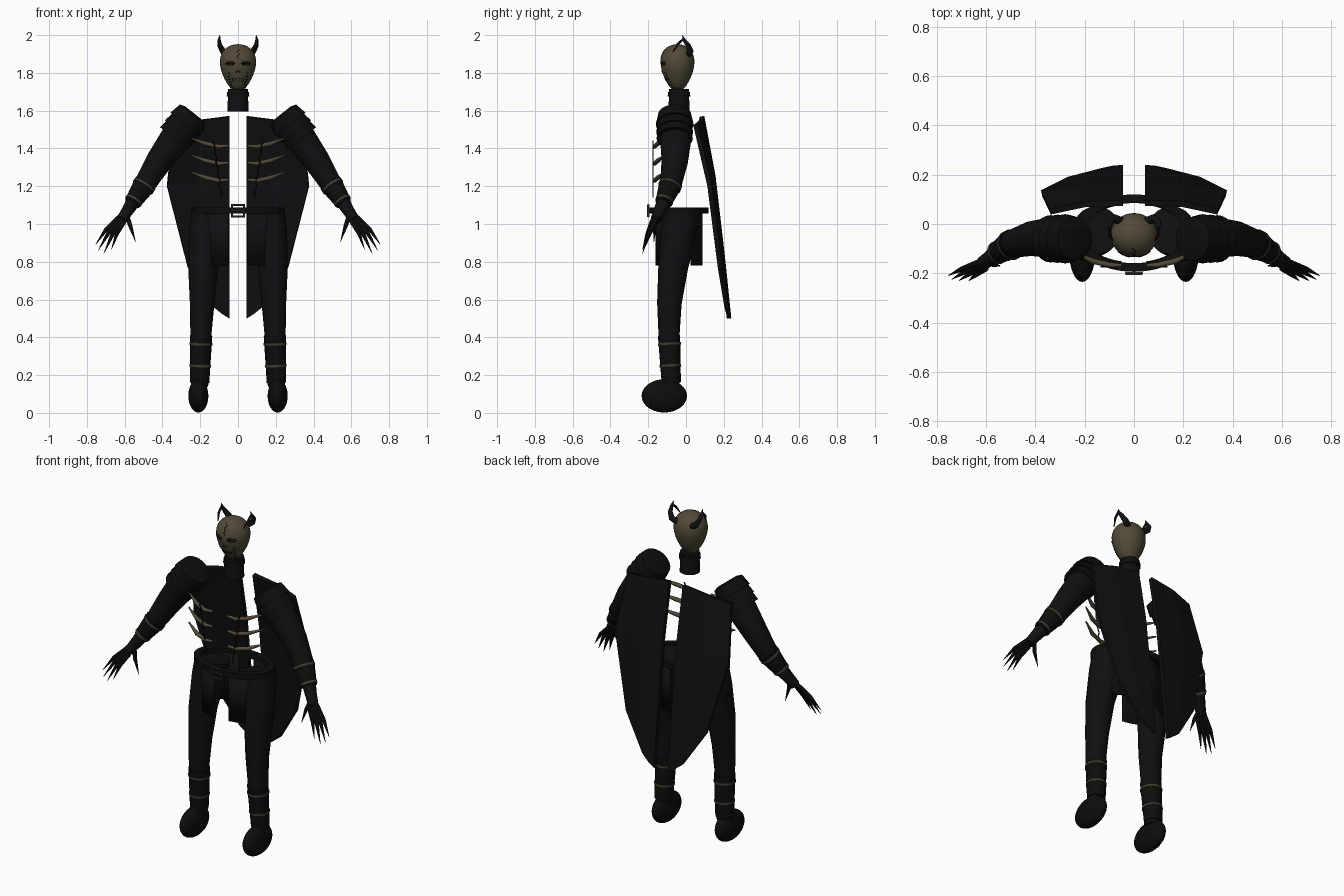
import bpy, bmesh, math
from mathutils import Vector, Quaternion

if "Cube" in bpy.data.objects:
    bpy.data.objects.remove(bpy.data.objects["Cube"])


def material(name, rgb):
    m = bpy.data.materials.new(name)
    m.use_nodes = True
    m.diffuse_color = (*rgb, 1)
    bsdf = m.node_tree.nodes["Principled BSDF"]
    bsdf.inputs["Base Color"].default_value = (*rgb, 1)
    bsdf.inputs["Roughness"].default_value = 0.8
    return m


CLOTH = material("black cloth", (0.005, 0.005, 0.006))
LEATHER = material("black leather", (0.004, 0.004, 0.004))
HORN = material("dark horn", (0.006, 0.006, 0.007))
BONE = material("old bone", (0.085, 0.068, 0.04))
STRAP = material("worn strap", (0.055, 0.044, 0.027))


def finish(name, bm, mat, mirror=False, smooth=True):
    bmesh.ops.recalc_face_normals(bm, faces=bm.faces)
    me = bpy.data.meshes.new(name)
    bm.to_mesh(me)
    bm.free()
    me.materials.append(mat)
    ob = bpy.data.objects.new(name, me)
    bpy.context.collection.objects.link(ob)
    if smooth:
        bpy.ops.object.select_all(action="DESELECT")
        ob.select_set(True)
        bpy.context.view_layer.objects.active = ob
        bpy.ops.object.shade_smooth_by_angle(angle=math.radians(40))
    if mirror:
        ob.modifiers.new("Mirror", "MIRROR").use_mirror_merge = False
    return ob


def add_tube(bm, points, radii, sides=12, closed=False):
    """Sweep a circle of changing radius along a path."""
    pts = [Vector(p) for p in points]
    n = len(pts)
    rings, q, last = [], Quaternion(), Vector((0, 0, 1))
    for i, p in enumerate(pts):
        a = pts[i - 1] if i or closed else p
        b = pts[(i + 1) % n] if i < n - 1 or closed else p
        d = (b - a).normalized()
        q = last.rotation_difference(d) @ q
        last = d
        r = radii if isinstance(radii, float) else radii[i]
        turns = [2 * math.pi * k / sides for k in range(sides)]
        rings.append([bm.verts.new(p + q @ Vector((r * math.cos(t), r * math.sin(t), 0))) for t in turns])
    for i in range(n if closed else n - 1):
        r0, r1 = rings[i], rings[(i + 1) % n]
        for k in range(sides):
            j = (k + 1) % sides
            bm.faces.new((r0[k], r0[j], r1[j], r1[k]))
    if not closed:
        bm.faces.new(rings[0])
        bm.faces.new(rings[-1])


def tubes(name, paths, mat, mirror=True, sides=12, closed=False):
    bm = bmesh.new()
    for points, radii in paths:
        add_tube(bm, points, radii, sides, closed)
    return finish(name, bm, mat, mirror)


def ball(name, centre, size, mat, mirror=False, shape=lambda v: v):
    bm = bmesh.new()
    bmesh.ops.create_uvsphere(bm, u_segments=32, v_segments=20, radius=1)
    for v in bm.verts:
        c = shape(v.co.copy())
        v.co = Vector(centre) + Vector([c[i] * size[i] for i in range(3)])
    return finish(name, bm, mat, mirror)


# Egg-shaped masked head, narrow at the chin
HEAD, SIZE = (0, -0.045, 1.825), (0.092, 0.086, 0.127)


def egg(v):
    f = 1 + 0.3 * v.z
    return Vector((v.x * f, v.y * f, v.z))


def on_face(x, z):
    """Point on the front of the mask."""
    c = (z - HEAD[2]) / SIZE[2]
    f = 1 + 0.3 * c
    y = math.sqrt(max(0, 1 - c * c - (x / (SIZE[0] * f)) ** 2)) * f * SIZE[1]
    return (x, HEAD[1] - y, z)


ball("head", HEAD, SIZE, BONE, shape=egg)
eye = []
for k in range(16):
    t = math.tau * k / 16
    eye.append(on_face(0.042 + 0.023 * math.cos(t), 1.85 + 0.009 * math.sin(t)))
tubes("eye_rim", [(eye, 0.003)], HORN, sides=6, closed=True)
tubes("eye_slit", [([on_face(0.026 + 0.008 * k, 1.85) for k in range(5)], 0.0025)], HORN, sides=6)
stitches = []
for k in range(6):
    z, x = 1.80 - 0.015 * k, 0.05 - 0.003 * k
    stitches.append(([on_face(x - 0.005, z), on_face(x + 0.005, z - 0.005)], 0.0025))
for k in range(3):
    x = 0.006 + 0.011 * k
    stitches.append(([on_face(x, 1.772), on_face(x, 1.756)], 0.002))
stitches.append(([on_face(0.005, 1.812), on_face(0.011, 1.80)], 0.003))
tubes("mask_stitches", stitches, HORN, sides=5)
crack = [on_face(0.006 * (-1) ** k, 1.875 + 0.012 * k) for k in range(6)]
tubes("forehead_crack", [(crack, 0.002)], HORN, mirror=False, sides=5)

# Horns with a forward prong
tubes("horn", [
    ([(0.05, 0.01, 1.895), (0.08, 0.023, 1.915), (0.097, 0.012, 1.945), (0.1, -0.008, 1.972), (0.096, -0.02, 2.0)],
     [0.018, 0.017, 0.013, 0.009, 0.001]),
    ([(0.099, -0.014, 1.98), (0.097, -0.045, 1.95), (0.085, -0.068, 1.912)], [0.006, 0.007, 0.002])], HORN)

# Neck and collar
tubes("neck", [([(0, -0.037, 1.595), (0, -0.037, 1.66), (0, -0.037, 1.715)], [0.056, 0.054, 0.054])],
      CLOTH, mirror=False, sides=24)
tubes("collar", [([(0, -0.037, 1.675), (0, -0.037, 1.7)], [0.06, 0.058])], LEATHER, mirror=False, sides=24)

# Split cape: rows of inner edge, middle and outer edge
rows = [
    [(0.045, 0.085, 1.57), (0.2, 0.08, 1.55), (0.34, 0.05, 1.525)],
    [(0.045, 0.145, 1.25), (0.22, 0.145, 1.23), (0.375, 0.125, 1.2)],
    [(0.045, 0.195, 0.82), (0.16, 0.195, 0.8), (0.265, 0.18, 0.77)],
    [(0.045, 0.228, 0.5), (0.085, 0.225, 0.525), (0.13, 0.215, 0.56)]]
bm = bmesh.new()
grid = [[bm.verts.new(p) for p in row] for row in rows]
for a, b in zip(grid, grid[1:]):
    for k in range(2):
        bm.faces.new((a[k], a[k + 1], b[k + 1], b[k]))
cape = finish("cape", bm, CLOTH, smooth=False)
solid = cape.modifiers.new("Thickness", "SOLIDIFY")
solid.thickness, solid.offset = 0.024, 0
cape.modifiers.new("Mirror", "MIRROR")

# Arms, layered shoulder plates, cuffs and wraps
arm = [(0.27, -0.06, 1.53), (0.34, -0.055, 1.44), (0.42, -0.06, 1.33), (0.49, -0.08, 1.215),
       (0.56, -0.12, 1.11), (0.585, -0.14, 1.07), (0.615, -0.16, 1.025)]
tubes("arm", [(arm, [0.08, 0.082, 0.07, 0.058, 0.037, 0.032, 0.028])], CLOTH, sides=20)
top, way = Vector((0.245, -0.06, 1.57)), Vector((0.62, 0, -0.78))
plates = [([top - way * 0.02, top - way * 0.01, top + way * 0.055], [0.06, 0.088, 0.1])]
for k in range(1, 3):
    a = top + way * 0.045 * k
    plates.append(([a, a + way * 0.06], [0.088, 0.1 - 0.002 * k]))
tubes("shoulder_plates", plates, LEATHER, sides=24)
low, high = Vector(arm[4]), Vector(arm[3])
tubes("forearm_cuff", [([low, high], [0.043, 0.062])], LEATHER, sides=20)


def band(a, b, t, r):
    p, d = a.lerp(b, t), (b - a).normalized() * 0.006
    return ([p - d, p + d], [r, r])


tubes("forearm_straps", [band(low, high, 0.12, 0.048), band(low, high, 0.85, 0.062)], STRAP, sides=20)

# Clawed hands
claws = []
for k, tip in enumerate([(0.755, -0.21, 0.89), (0.74, -0.225, 0.86), (0.71, -0.23, 0.845), (0.67, -0.23, 0.865)]):
    base = Vector((0.63 - 0.01 * k, -0.155 - 0.008 * k, 1.035 - 0.006 * k))
    mid = base.lerp(Vector(tip), 0.5) + Vector((0.006, 0, 0.008))
    claws.append(([base, mid, tip], [0.013, 0.011, 0.001]))
claws.append(([(0.59, -0.145, 1.05), (0.57, -0.165, 0.99), (0.542, -0.17, 0.905)], [0.013, 0.011, 0.001]))
tubes("claws", claws, HORN, sides=8)

# Floating ribs with a laced cord
ribs = []
for z in (1.415, 1.325, 1.235):
    ribs.append(([(0.05, -0.168, z), (0.1, -0.166, z - 0.005), (0.17, -0.15, z + 0.01), (0.25, -0.11, z + 0.04)],
                 [0.007, 0.011, 0.012, 0.004]))
tubes("ribs", ribs, BONE, sides=10)
cord = [(0.13 - 0.0045 * k + 0.004 * (-1) ** k, -0.174, 1.44 - 0.03 * k) for k in range(11)]
tubes("rib_cord", [(cord, 0.0035)], LEATHER, sides=6)

# Belt ring and buckle
CY = -0.037


def oval(t, rx, ry, z):
    return (rx * math.sin(t), CY - ry * math.cos(t), z)


bm = bmesh.new()
loops = []
for rx, ry, z in [(0.245, 0.157, 1.055), (0.245, 0.157, 1.088), (0.205, 0.122, 1.088), (0.205, 0.122, 1.055)]:
    loops.append([bm.verts.new(oval(math.tau * k / 48, rx, ry, z)) for k in range(48)])
for i in range(4):
    a, b = loops[i], loops[(i + 1) % 4]
    for k in range(48):
        j = (k + 1) % 48
        bm.faces.new((a[k], a[j], b[j], b[k]))
finish("belt", bm, LEATHER)
frame = [(-0.032, -0.2, 1.04), (0.032, -0.2, 1.04), (0.032, -0.2, 1.1), (-0.032, -0.2, 1.1)]
tubes("buckle", [(frame, 0.007)], STRAP, mirror=False, sides=6, closed=True)
tubes("buckle_pin", [([(-0.03, -0.2, 1.07), (0.03, -0.2, 1.07)], 0.004)], STRAP, mirror=False, sides=6)

# Skirt flaps hanging from the belt, front and back
for name, start, end in (("front_flap", 0.23, 1.0), ("back_flap", math.pi - 1.0, math.pi - 0.23)):
    bm = bmesh.new()
    strip = []
    for k in range(9):
        t = start + (end - start) * k / 8
        strip.append([bm.verts.new(oval(t, 0.22, 0.128, z)) for z in (1.06, 0.78)])
    for a, b in zip(strip, strip[1:]):
        bm.faces.new((a[0], b[0], b[1], a[1]))
    flap = finish(name, bm, CLOTH)
    flap.modifiers.new("Thickness", "SOLIDIFY").thickness = 0.01
    flap.modifiers.new("Mirror", "MIRROR").use_mirror_merge = False

# Legs, shin guards, straps and rounded boots
leg = [(0.15, -0.025, 1.06), (0.165, -0.04, 0.95), (0.185, -0.068, 0.77), (0.19, -0.088, 0.58),
       (0.197, -0.09, 0.4), (0.203, -0.08, 0.14)]
tubes("leg", [(leg, [0.098, 0.095, 0.079, 0.065, 0.055, 0.045])], CLOTH, sides=20)
ankle, knee = Vector((0.203, -0.078, 0.16)), Vector((0.195, -0.09, 0.41))
tubes("shin_guard", [([ankle, knee], [0.051, 0.059])], LEATHER, sides=20)
tubes("shin_straps", [band(ankle, knee, 0.36, 0.057), band(ankle, knee, 0.82, 0.061)], STRAP, sides=20)
ball("boot", (0.21, -0.115, 0.09), (0.053, 0.12, 0.088), LEATHER, mirror=True)
